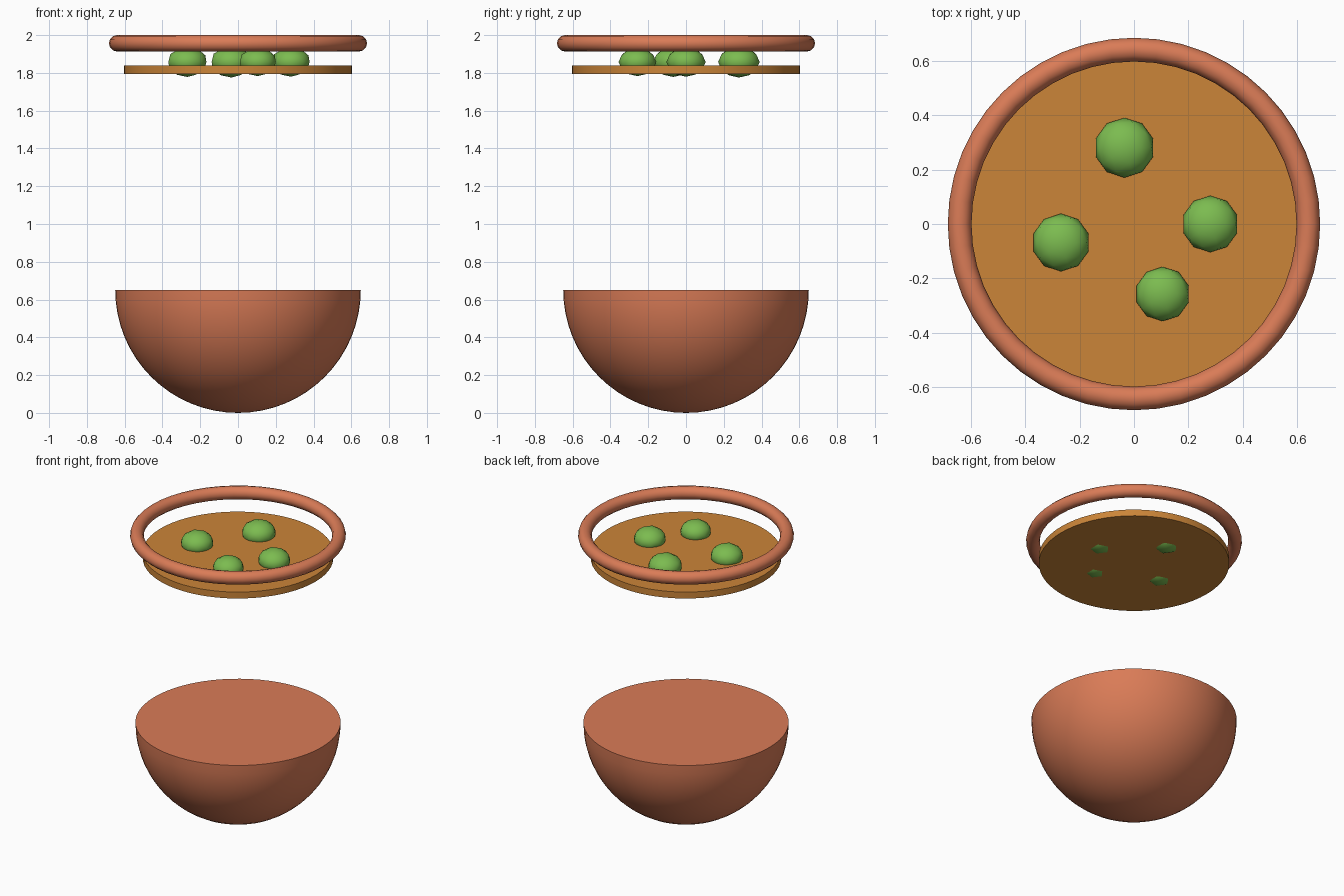
import bpy
import bmesh
from mathutils import Matrix

default = bpy.data.objects.get("Cube")
if default:
    bpy.data.objects.remove(default, do_unlink=True)


def material(name, rgb):
    mat = bpy.data.materials.new(name)
    mat.use_nodes = True
    mat.diffuse_color = (*rgb, 1)
    mat.node_tree.nodes["Principled BSDF"].inputs["Base Color"].default_value = (*rgb, 1)
    return mat


terracotta = material("terracotta", (0.70, 0.20, 0.095))
broth = material("amber broth", (0.60, 0.235, 0.04))
green = material("leaf green", (0.20, 0.50, 0.08))


def finish(name, mat):
    obj = bpy.context.object
    obj.name = name
    obj.data.materials.append(mat)
    bpy.ops.object.shade_smooth_by_angle(angle=0.9)
    return obj


# Bowl: lower half of a sphere with a flat lid face
BOWL_R = 0.65
bpy.ops.mesh.primitive_uv_sphere_add(segments=64, ring_count=32, radius=BOWL_R)
bowl = finish("bowl", terracotta)
bm = bmesh.new()
bm.from_mesh(bowl.data)
cut = bmesh.ops.bisect_plane(bm, geom=bm.verts[:] + bm.edges[:] + bm.faces[:],
                             plane_co=(0, 0, 0), plane_no=(0, 0, 1), clear_outer=True)
rim_edges = [e for e in bm.edges if e.is_boundary]
for face in bmesh.ops.contextual_create(bm, geom=rim_edges)["faces"]:
    face.smooth = False
bmesh.ops.recalc_face_normals(bm, faces=bm.faces)
for edge in bm.edges:
    if all(abs(v.co.z) < 1e-4 for v in edge.verts):
        edge.smooth = False
bmesh.ops.transform(bm, matrix=Matrix.Translation((0, 0, BOWL_R)), verts=bm.verts)
bm.to_mesh(bowl.data)
bm.free()

# Rim ring floating at the top
bpy.ops.mesh.primitive_torus_add(major_segments=48, minor_segments=12, major_radius=0.64,
                                 minor_radius=0.0435, location=(0, 0, 1.9565))
finish("rim", terracotta)

# Thin disc of soup under the ring
bpy.ops.mesh.primitive_cylinder_add(vertices=64, radius=0.603, depth=0.045,
                                    location=(0, 0, 1.817))
finish("soup", broth)

# Flattened green dumplings poking through the disc
for i, (x, y, r) in enumerate([(0.28, 0.0, 0.104), (-0.035, 0.28, 0.11),
                               (-0.268, -0.068, 0.106), (0.105, -0.257, 0.10)]):
    bpy.ops.mesh.primitive_ico_sphere_add(subdivisions=2, radius=r, location=(x, y, 1.858))
    ball = finish(f"dumpling_{i + 1}", green)
    ball.scale.z = 0.75
